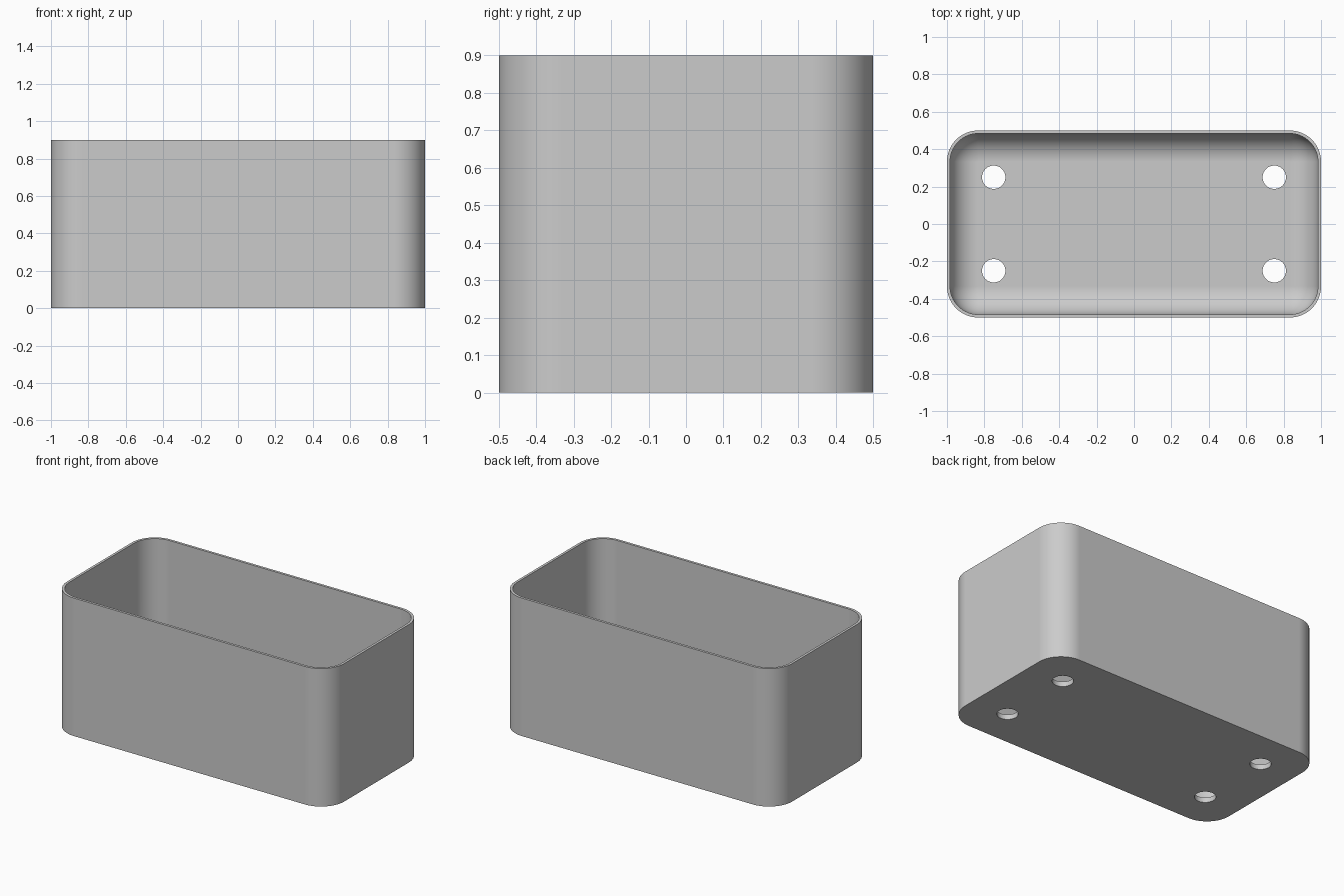
import bpy, bmesh, math

cube = bpy.data.objects.get("Cube")
if cube:
    bpy.data.objects.remove(cube, do_unlink=True)

HALF_X, HALF_Y, HEIGHT = 1.0, 0.5, 0.9
CORNER, WALL, FLOOR = 0.167, 0.0165, 0.032
STEPS = 16
INNER = CORNER - WALL

grey = bpy.data.materials.new("plain grey")
grey.use_nodes = True
colour = (0.6, 0.6, 0.6, 1)
grey.diffuse_color = colour
grey.node_tree.nodes["Principled BSDF"].inputs["Base Color"].default_value = colour


def rounded_ring(bm, radius, z):
    """Rounded rectangle whose corner centres stay fixed."""
    ring = []
    for quarter, (sx, sy) in enumerate([(1, 1), (-1, 1), (-1, -1), (1, -1)]):
        for i in range(STEPS + 1):
            a = (quarter + i / STEPS) * math.pi / 2
            ring.append(bm.verts.new((sx * (HALF_X - CORNER) + radius * math.cos(a),
                                      sy * (HALF_Y - CORNER) + radius * math.sin(a), z)))
    return ring


# Section of the shell: outer wall, rim, inner wall, then rounded inner floor edge
section = [(CORNER, 0), (CORNER, HEIGHT), (INNER, HEIGHT)]
for i in range(STEPS + 1):
    a = i / STEPS * math.pi / 2
    section.append((INNER * math.cos(a), FLOOR + INNER * (1 - math.sin(a))))

bm = bmesh.new()
rings = [rounded_ring(bm, r, z) for r, z in section]
for low, high in zip(rings, rings[1:]):
    for i in range(len(low)):
        j = (i + 1) % len(low)
        bm.faces.new((low[i], low[j], high[j], high[i]))
bm.faces.new(rings[0][::-1])
bm.faces.new(rings[-1])
bmesh.ops.remove_doubles(bm, verts=bm.verts, dist=1e-5)
bmesh.ops.recalc_face_normals(bm, faces=bm.faces)
mesh = bpy.data.meshes.new("planter_box")
bm.to_mesh(mesh)
bm.free()
box = bpy.data.objects.new("planter_box", mesh)
bpy.context.collection.objects.link(box)
mesh.materials.append(grey)

# Four drain holes through the floor
bm = bmesh.new()
for x in (-0.75, 0.75):
    for y in (-0.25, 0.25):
        hole = bmesh.ops.create_cone(bm, cap_ends=True, segments=48, radius1=0.0625,
                                     radius2=0.0625, depth=0.2)
        bmesh.ops.translate(bm, verts=hole["verts"], vec=(x, y, 0))
cut_mesh = bpy.data.meshes.new("drain_hole_cutter")
bm.to_mesh(cut_mesh)
bm.free()
cut_mesh.materials.append(grey)
cutter = bpy.data.objects.new("drain_hole_cutter", cut_mesh)
bpy.context.collection.objects.link(cutter)

drill = box.modifiers.new("drain_holes", 'BOOLEAN')
drill.operation = 'DIFFERENCE'
drill.solver = 'EXACT'
drill.object = cutter
bpy.ops.object.select_all(action='DESELECT')
box.select_set(True)
bpy.context.view_layer.objects.active = box
bpy.ops.object.modifier_apply(modifier=drill.name)
bpy.data.objects.remove(cutter, do_unlink=True)

# Smooth curves, crisp rim and base, clean flat walls
bpy.ops.object.shade_smooth_by_angle(angle=math.radians(35))
flatten = box.modifiers.new("flat_walls", 'WEIGHTED_NORMAL')
flatten.keep_sharp = True
